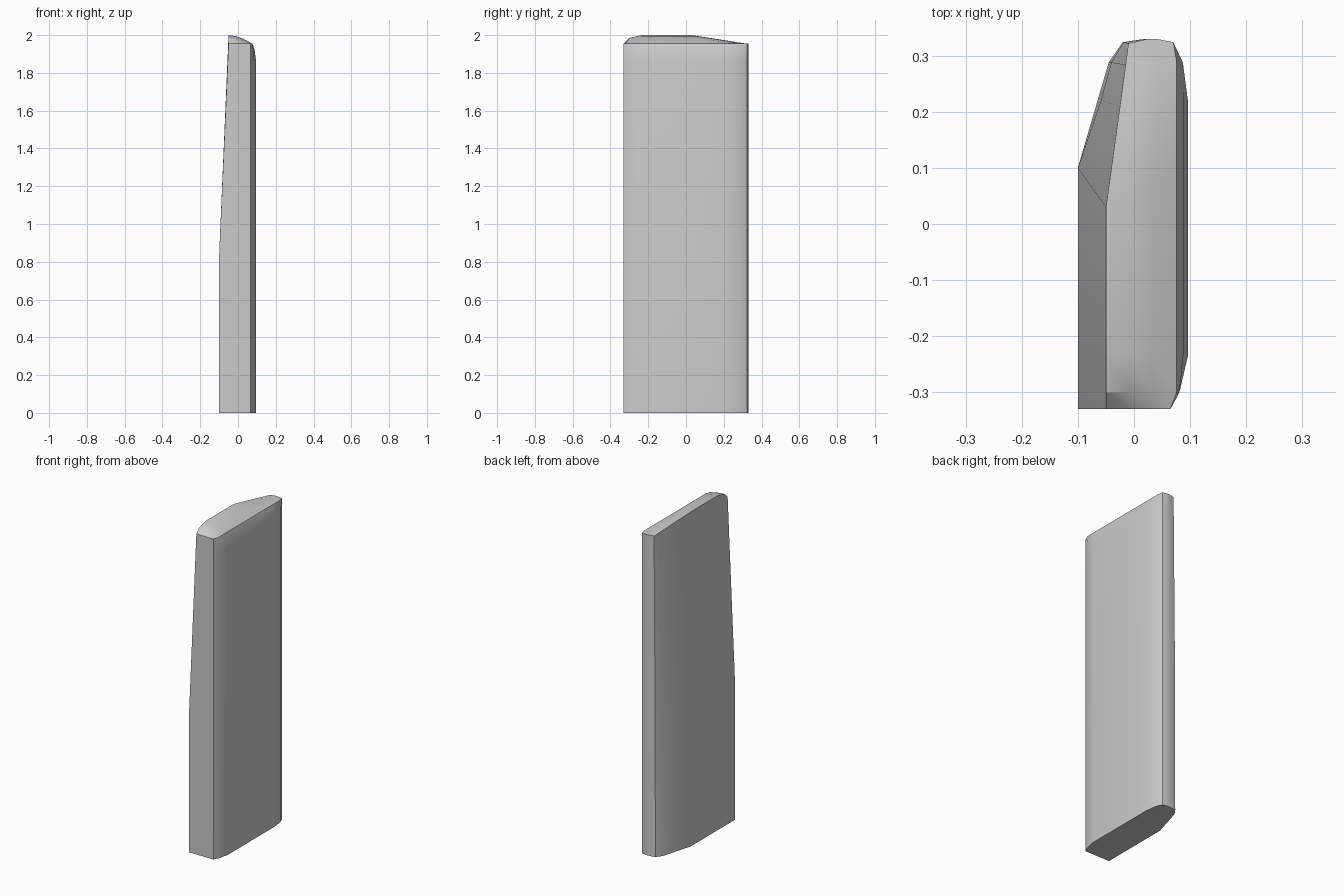
import bpy, bmesh, math
from mathutils import Vector

cube = bpy.data.objects.get("Cube")
if cube:
    bpy.data.objects.remove(cube)

# Material
grey = bpy.data.materials.new("plain_grey")
grey.use_nodes = True
colour = (0.6, 0.6, 0.6, 1)
grey.diffuse_color = colour
grey.node_tree.nodes["Principled BSDF"].inputs["Base Color"].default_value = colour

# Stations from front to back:
# y at base, y at crest, left x at base, left x at crest, right x, crest height
RIM = 1.955
stations = [
    (-.33, -.33, -.10, -.05, .065, RIM),
    (-.30, -.30, -.10, -.05, .081, 1.985),
    (-.235, -.235, -.10, -.05, .096, 2.0),
    (.10, .03, -.10, -.05, .096, 2.0),
    (.22, .21, -.065, -.025, .096, 1.972),
    (.288, .284, -.045, -.015, .087, 1.96),
    (.324, .322, -.02, -.01, .07, RIM),
    (.33, .33, .02, .025, .04, RIM),
]


def section(yb, yt, xb, xt, xr, zt):
    """Upright slice: flat base, rounded right shoulder, domed top, tapered left side."""
    pts = [(xb, yb, 0), (xr, yb, 0), (xr, yb, 1.86), (min(xr, .088), yb, 1.92)]
    rim = Vector((min(xr, .076), yb, RIM))
    crest = Vector((xt, yt, zt))
    for t in (0, .33, .67, 1):
        p = rim.lerp(crest, t)
        p.z = RIM + (zt - RIM) * math.sin(t * math.pi / 2)
        pts.append(p)
    return pts + [(xb + (xt - xb) * .15 * (yb > .1), yb, .83)]


# Loft the slices into one solid panel
bm = bmesh.new()
rings = [[bm.verts.new(p) for p in section(*s)] for s in stations]
for a, b in zip(rings, rings[1:]):
    for i in range(len(a)):
        j = (i + 1) % len(a)
        bm.faces.new((a[i], a[j], b[j], b[i]))
for end in (rings[0], rings[-1]):
    bm.faces.new(end)
bmesh.ops.remove_doubles(bm, verts=bm.verts, dist=.0005)
bmesh.ops.recalc_face_normals(bm, faces=bm.faces)
mesh = bpy.data.meshes.new("panel")
bm.to_mesh(mesh)
bm.free()

panel = bpy.data.objects.new("panel", mesh)
bpy.context.collection.objects.link(panel)
mesh.materials.append(grey)
bpy.ops.object.select_all(action='DESELECT')
panel.select_set(True)
bpy.context.view_layer.objects.active = panel
bpy.ops.object.shade_smooth_by_angle(angle=math.radians(30))
